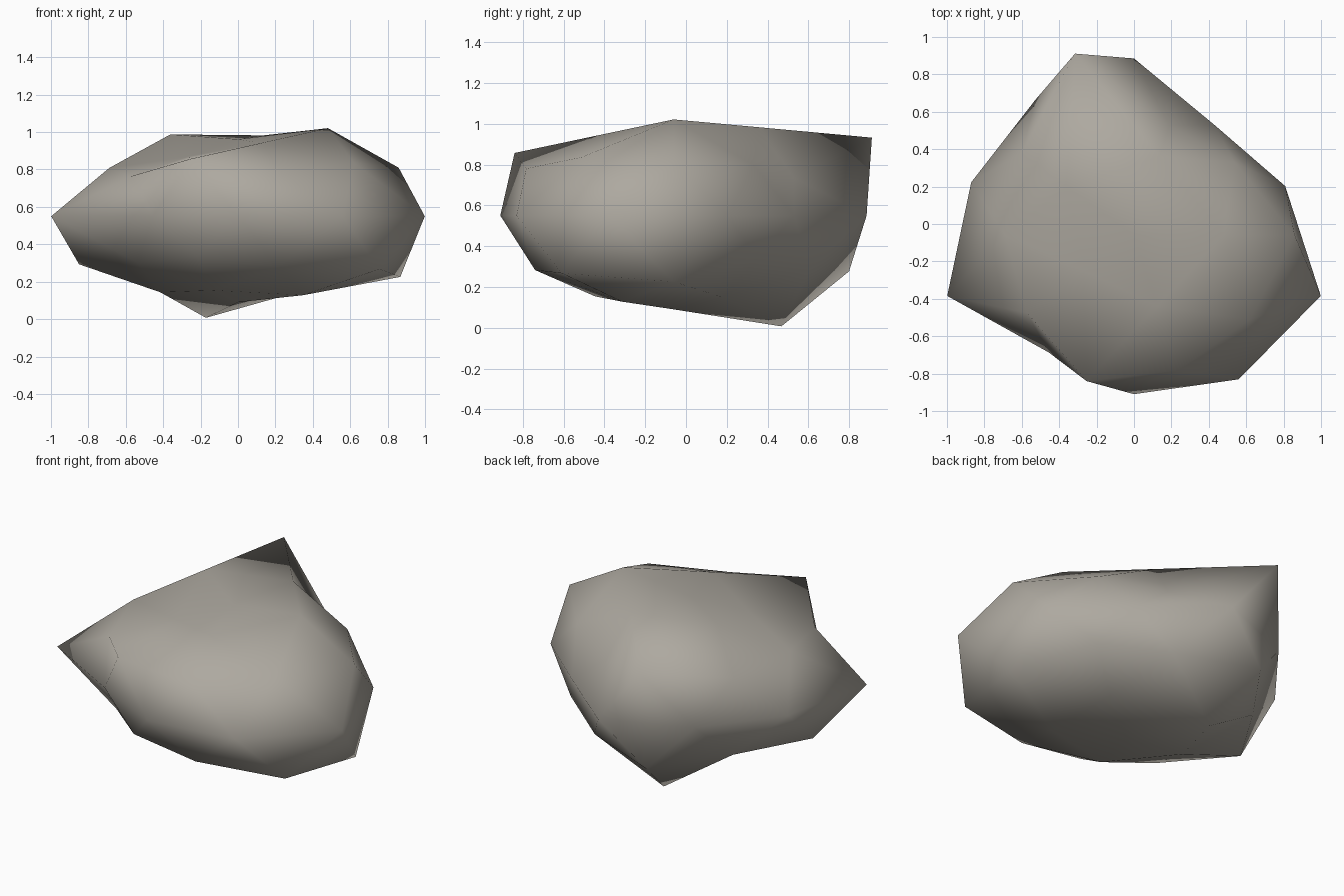
import bpy, bmesh, math

if "Cube" in bpy.data.objects:
    bpy.data.objects.remove(bpy.data.objects["Cube"])

# Boulder: a 42-point icosphere, flattened, each point pushed in or out.
# Ring height on the unit sphere -> (first angle, step, radii round the ring)
RINGS = {
    1.00: (0, 360, [0.68]),
    0.85: (0, 72, [0.915, 0.84, 0.85, 0.62, 0.76]),
    0.53: (36, 72, [0.78, 1.20, 0.81, 0.964, 0.90]),
    0.45: (0, 72, [0.96, 0.69, 0.83, 0.79, 0.85]),
    0.00: (18, 36, [0.85, 0.73, 0.945, 0.896, 0.915,
                    1.05, 0.775, 0.85, 0.952, 1.05]),
    -0.45: (36, 72, [0.78, 1.01, 0.95, 0.79, 1.045]),
    -0.53: (0, 72, [1.02, 0.823, 0.85, 0.78, 0.84]),
    -0.85: (36, 72, [0.78, 1.055, 0.79, 0.77, 0.82]),
    -1.00: (0, 360, [0.76]),
}
FLATTEN = 0.605
CENTRE = (0.0, -0.06, 0.55)

bm = bmesh.new()
bmesh.ops.create_icosphere(bm, subdivisions=2, radius=1)
for v in bm.verts:
    d = v.co.normalized()
    start, step, radii = RINGS[min(RINGS, key=lambda h: abs(h - d.z))]
    angle = math.degrees(math.atan2(d.y, d.x))
    r = radii[round((angle - start) / step) % len(radii)]
    v.co = (CENTRE[0] + r * d.x,
            CENTRE[1] + r * d.y,
            CENTRE[2] + r * d.z * FLATTEN)
for f in bm.faces:
    f.smooth = True

mesh = bpy.data.meshes.new("boulder")
bm.to_mesh(mesh)
bm.free()

# Warm grey stone
stone = bpy.data.materials.new("stone grey")
stone.diffuse_color = (0.42, 0.395, 0.35, 1)
stone.use_nodes = True
stone.node_tree.nodes["Principled BSDF"].inputs["Base Color"].default_value = stone.diffuse_color
mesh.materials.append(stone)
boulder = bpy.data.objects.new("boulder", mesh)
bpy.context.collection.objects.link(boulder)
